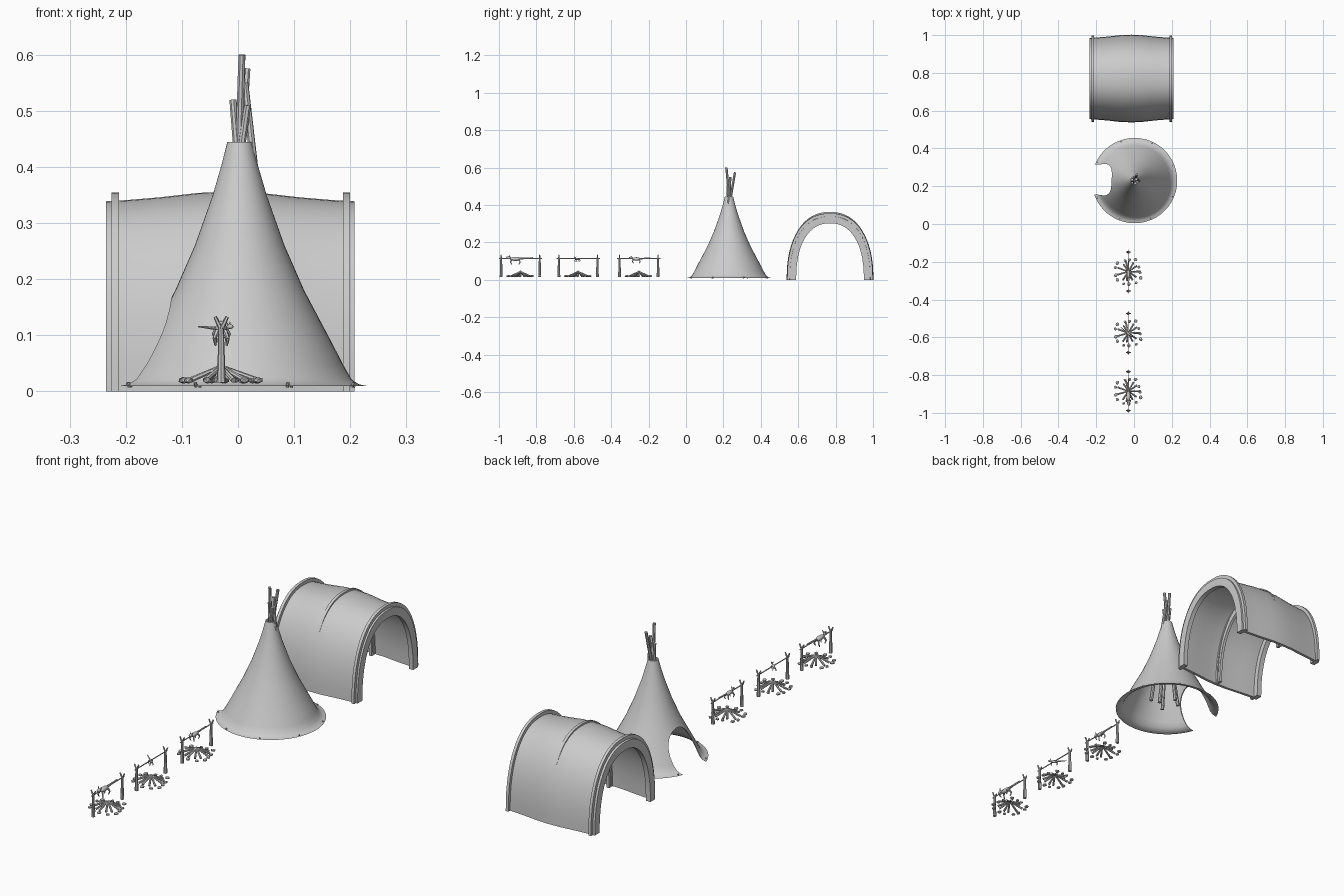
import bpy, bmesh, math, random
from mathutils import Vector, Matrix

if "Cube" in bpy.data.objects:
    bpy.data.objects.remove(bpy.data.objects["Cube"])

random.seed(4)


def finish(bm, name, smooth=True):
    bmesh.ops.recalc_face_normals(bm, faces=bm.faces)
    me = bpy.data.meshes.new(name)
    bm.to_mesh(me)
    bm.free()
    ob = bpy.data.objects.new(name, me)
    bpy.context.collection.objects.link(ob)
    bpy.ops.object.select_all(action='DESELECT')
    ob.select_set(True)
    bpy.context.view_layer.objects.active = ob
    if smooth:
        bpy.ops.object.shade_smooth_by_angle(angle=math.radians(35))
    return ob


def rod(bm, a, b, r1, r2=None, seg=8):
    a, b = Vector(a), Vector(b)
    d = b - a
    m = Matrix.Translation((a + b) / 2) @ d.to_track_quat('Z', 'Y').to_matrix().to_4x4()
    bmesh.ops.create_cone(bm, cap_ends=True, segments=seg, radius1=r1,
                          radius2=r1 if r2 is None else r2, depth=d.length, matrix=m)


def blob(bm, loc, size, seg=10):
    m = Matrix.Translation(loc) @ Matrix.Diagonal((*size, 1))
    bmesh.ops.create_uvsphere(bm, u_segments=seg, v_segments=7, radius=1, matrix=m)


# Arched solid: sections are (x, outer half width, outer height, inner half width, inner height)
def arch(name, sections, cy=0.77, n=32, power=2.3):
    bm = bmesh.new()
    rings = []
    for x, wo, ho, wi, hi in sections:
        pts = []
        for j in range(n + 1):
            t = math.pi * j / n
            c = math.copysign(abs(math.cos(t)) ** (2 / power), math.cos(t))
            if j == n // 2:
                c = 0
            s = max(math.sin(t), 0) ** (2 / power) if 0 < j < n else 0
            pts.append((bm.verts.new((x, cy + wo * c, ho * s)),
                        bm.verts.new((x, cy + wi * c, hi * s))))
        rings.append(pts)
    for p, q in zip(rings, rings[1:]):
        for j in range(n):
            for k in (0, 1):
                bm.faces.new((p[j][k], p[j + 1][k], q[j + 1][k], q[j][k]))
        for j in (0, n):
            bm.faces.new((p[j][0], p[j][1], q[j][1], q[j][0]))
    for p in (rings[0], rings[-1]):
        for j in range(n):
            bm.faces.new((p[j][0], p[j + 1][0], p[j + 1][1], p[j][1]))
    return finish(bm, name)


# Arched shelter: hide cover with outer and inner ribs
cover = [(-0.235, 0.339), (-0.2, 0.341), (-0.14, 0.346), (-0.07, 0.354), (-0.014, 0.356),
         (0.04, 0.354), (0.11, 0.346), (0.17, 0.341), (0.208, 0.339)]
arch("shelter_cover", [(x, h - 0.124, h, h - 0.137, h - 0.014) for x, h in cover])
for tag, x0, x1, h in (("left", -0.225, -0.212, 0.355), ("middle", -0.02, -0.007, 0.363),
                       ("right", 0.187, 0.2, 0.355)):
    arch("shelter_outer_rib_" + tag, [(x, 0.229, h, 0.21, h - 0.022) for x in (x0, x1)])
for tag, x0, x1, d in (("left", -0.235, -0.212, 0), ("middle", -0.02, -0.007, 0.012),
                       ("right", 0.187, 0.208, 0)):
    arch("shelter_inner_rib_" + tag, [(x, 0.204, 0.33 + d, 0.181 + d, 0.302 + d) for x in (x0, x1)])

# Conical tent: spun profile, door cut on the left side
TX, TY = 0.003, 0.23
profile = [(0.226, 0.01), (0.212, 0.013), (0.199, 0.022), (0.186, 0.045), (0.16, 0.095),
           (0.115, 0.18), (0.08, 0.26), (0.048, 0.35), (0.032, 0.405), (0.022, 0.445)]
full = profile + [(max(r - 0.005, 0.01), z + (0 if i in (0, 9) else 0.001))
                  for i, (r, z) in reversed(list(enumerate(profile)))]
bm = bmesh.new()
N = 48
rings = [[bm.verts.new((TX + r * math.cos(2 * math.pi * i / N), TY + r * math.sin(2 * math.pi * i / N), z))
          for i in range(N)] for r, z in full]
for p, q in zip(rings, rings[1:] + rings[:1]):
    for i in range(N):
        k = (i + 1) % N
        bm.faces.new((p[i], p[k], q[k], q[i]))
tent = finish(bm, "tent_cover")
bm = bmesh.new()
bmesh.ops.create_cone(bm, cap_ends=True, segments=40, radius1=1, radius2=1, depth=0.3,
                      matrix=Matrix.Translation((-0.2, TY + 0.005, 0.05))
                      @ Matrix.Diagonal((1, 0.084, 0.118, 1)) @ Matrix.Rotation(math.pi / 2, 4, 'Y'))
cutter = finish(bm, "door_cutter", False)
cutter.hide_render = True
mod = tent.modifiers.new("door", 'BOOLEAN')
mod.object, mod.operation, mod.solver = cutter, 'DIFFERENCE', 'EXACT'
bpy.context.view_layer.objects.active = tent
bpy.ops.object.modifier_apply(modifier=mod.name)
bpy.data.objects.remove(cutter)

# Tent poles crossing at the smoke hole, and pegs round the hem
bm = bmesh.new()
for (tx, ty, tz), (bx, by) in (((0.007, 0.216, 0.6), (-0.01, 0.27)), ((-0.009, 0.235, 0.52), (0.03, 0.21)),
                               ((0.016, 0.262, 0.575), (-0.02, 0.17)), ((0.012, 0.237, 0.55), (0.07, 0.2)),
                               ((0.017, 0.222, 0.51), (-0.05, 0.24))):
    rod(bm, (bx, by, 0.04), (tx, ty, tz), 0.008, 0.0065)
finish(bm, "tent_poles")
bm = bmesh.new()
for i in range(8):
    a = math.radians(-155 + 44 * i)
    if i < 8:
        c, s = math.cos(a), math.sin(a)
        rod(bm, (TX + 0.217 * c, TY + 0.217 * s, 0.008), (TX + 0.221 * c, TY + 0.221 * s, 0.016), 0.003, seg=6)
finish(bm, "tent_pegs")


# Campfire: stones, leaning logs, forked posts, spit and roast
FX = -0.03
stones = [(random.uniform(0.058, 0.075), 2 * math.pi * (i + random.uniform(-.2, .2)) / 13,
           random.uniform(0.008, 0.012)) for i in range(13)]
logs = [(random.uniform(0.045, 0.068), 2 * math.pi * (i + random.uniform(-.25, .25)) / 11)
        for i in range(11)]


def campfire(tag, cy, roast_y, turn, size):
    bm = bmesh.new()
    for r, a, s in stones:
        m = (Matrix.Translation((FX + r * math.cos(a), cy + r * math.sin(a), 0.02))
             @ Matrix.Rotation(a * 3, 4, 'Z') @ Matrix.Diagonal((s, s * 0.85, 0.006, 1)))
        bmesh.ops.create_icosphere(bm, subdivisions=1, radius=1, matrix=m)
    finish(bm, "fire_stones_" + tag, False)
    bm = bmesh.new()
    for r, a in logs:
        c, s = math.cos(a), math.sin(a)
        rod(bm, (FX + r * c, cy + r * s, 0.02), (FX - 0.004 * c, cy - 0.004 * s, 0.046), 0.005, 0.0035, 7)
    finish(bm, "fire_logs_" + tag)
    bm = bmesh.new()
    for s in (-1, 1):
        y = cy + s * 0.103
        rod(bm, (FX, y, 0.016), (FX, y, 0.065), 0.008, 0.0065)
        rod(bm, (FX, y, 0.06), (FX, y, 0.116), 0.006, 0.005)
        for k in (-1, 1):
            rod(bm, (FX, y, 0.11), (FX + k * 0.011, y, 0.133), 0.004, 0.003, 6)
    finish(bm, "spit_posts_" + tag)
    bm = bmesh.new()
    rod(bm, (FX, cy - 0.116, 0.113), (FX, cy + 0.116, 0.113), 0.0025, seg=6)
    finish(bm, "spit_rod_" + tag)
    # Roast: body along y with head, ears, legs and tail
    bm = bmesh.new()
    blob(bm, (0, 0, 0), (0.010, 0.026, 0.010))
    blob(bm, (0, -0.033, 0.006), (0.007, 0.012, 0.007))
    rod(bm, (0, 0.022, 0.001), (0, 0.085, 0.006), 0.005, 0.002)
    for k in (-1, 1):
        rod(bm, (k * 0.004, -0.029, 0.010), (k * 0.008, -0.026, 0.02), 0.003, 0.001, 6)
        for y, dy in ((-0.018, -0.006), (0.016, 0.007)):
            rod(bm, (k * 0.006, y, -0.003), (k * 0.011, y + dy, -0.016), 0.004, 0.003, 6)
            rod(bm, (k * 0.011, y + dy, -0.015), (k * 0.009, y, -0.027), 0.003, 0.002, 6)
    bm.transform(Matrix.Translation((FX, roast_y, 0.112)) @ Matrix.Rotation(turn, 4, 'Z')
                 @ Matrix.Scale(size, 4))
    finish(bm, "roast_" + tag)


campfire("near", -0.885, -0.912, 0, 1.1)
campfire("middle", -0.577, -0.58, math.radians(50), 0.62)
campfire("far", -0.252, -0.265, 0, 0.9)
